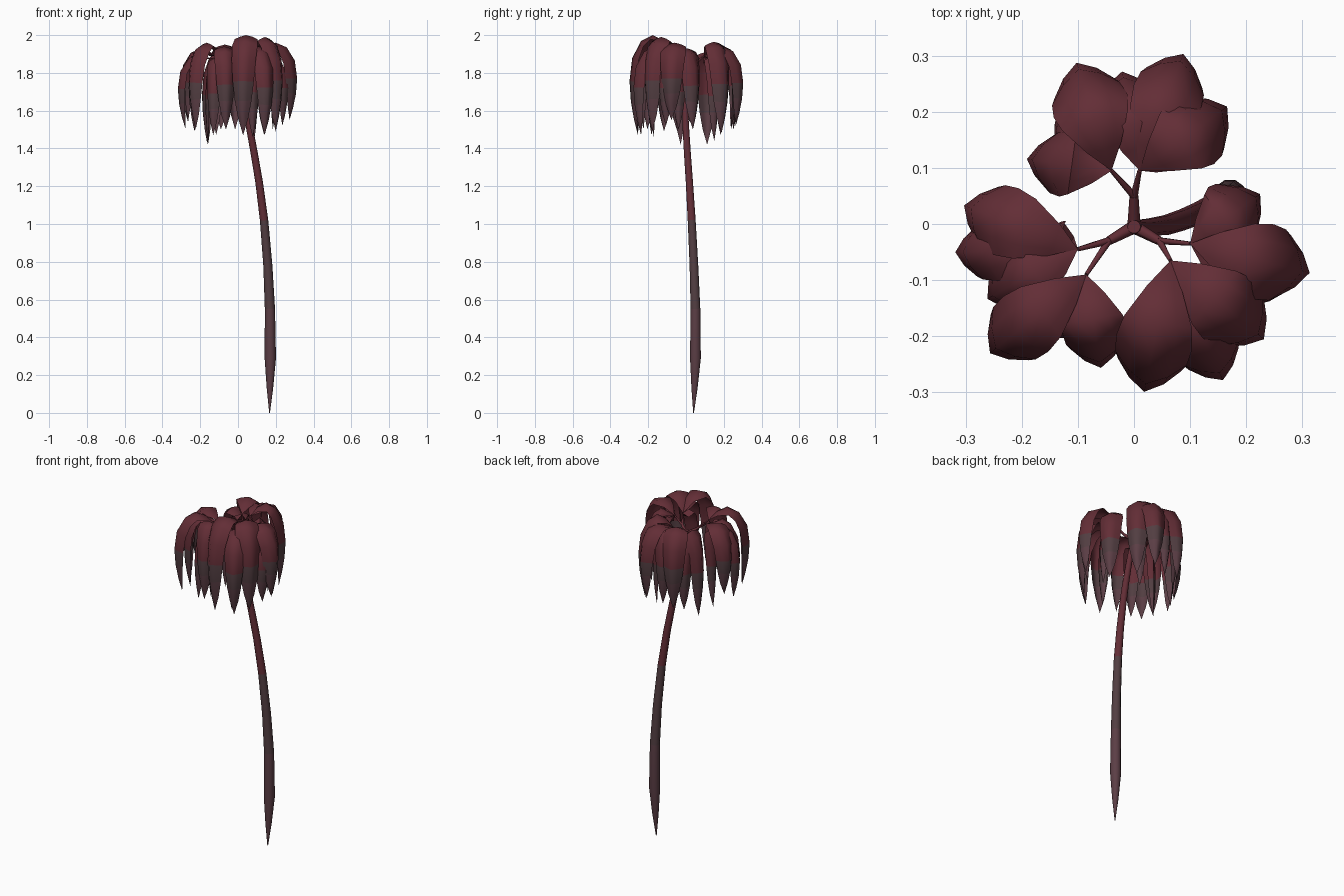
import bpy, math
from mathutils import Vector

cube = bpy.data.objects.get("Cube")
if cube:
    bpy.data.objects.remove(cube, do_unlink=True)


def make_material(name, rgb):
    mat = bpy.data.materials.new(name)
    mat.use_nodes = True
    mat.diffuse_color = (*rgb, 1)
    mat.node_tree.nodes["Principled BSDF"].inputs["Base Color"].default_value = (*rgb, 1)
    return mat


MATERIALS = [make_material("deep red", (0.125, 0.027, 0.037)),
             make_material("charcoal brown", (0.085, 0.048, 0.054)),
             make_material("dusky purple", (0.105, 0.048, 0.06))]


def make_object(name, verts, faces, bands):
    mesh = bpy.data.meshes.new(name)
    mesh.from_pydata(verts, [], faces)
    for mat in MATERIALS:
        mesh.materials.append(mat)
    for poly, band in zip(mesh.polygons, bands):
        poly.material_index = band
    mesh.update()
    obj = bpy.data.objects.new(name, mesh)
    bpy.context.collection.objects.link(obj)
    bpy.ops.object.select_all(action="DESELECT")
    bpy.context.view_layer.objects.active = obj
    obj.select_set(True)
    bpy.ops.object.shade_smooth_by_angle(angle=math.radians(70))
    return obj


def stem(name, path, sides, band_rule):
    """Tapered tube through (x, y, z, radius) points."""
    points = [Vector(p[:3]) for p in path]
    verts, faces, bands = [], [], []
    for i, p in enumerate(points):
        along = points[min(i + 1, len(points) - 1)] - points[max(i - 1, 0)]
        turn = Vector((0, 0, 1)).rotation_difference(along)
        for s in range(sides):
            a = math.tau * s / sides
            verts.append(p + turn @ Vector((math.cos(a), math.sin(a), 0)) * path[i][3])
    for i in range(len(points) - 1):
        for s in range(sides):
            t = (s + 1) % sides
            faces.append((i * sides + s, i * sides + t, (i + 1) * sides + t, (i + 1) * sides + s))
            bands.append(band_rule((points[i].z + points[i + 1].z) / 2))
    faces.append(tuple(range((len(points) - 1) * sides, len(points) * sides)))
    bands.append(0)
    return make_object(name, verts, faces, bands)


# Leaf rings: (reach, share of the drop, half width share, arch depth, colour band)
LEAF_RINGS = [(0.2, 0.06, 0.5, 0.2, 0), (0.47, 0.0, 0.95, 0.35, 0),
              (0.74, 0.06, 1.06, 0.55, 0), (0.94, 0.23, 1.0, 0.75, 0),
              (1.0, 0.46, 0.88, 0.85, 0), (0.97, 0.66, 0.7, 0.85, 1),
              (0.9, 0.84, 0.42, 0.85, 2)]
ACROSS = (-1, -0.55, 0, 0.55, 1)


def leaf(name, base, end_x, end_y, width, top, tip):
    """Arched leaf that rises from its base, bends over and hangs to a point."""
    base = Vector(base)
    reach = Vector((end_x - base.x, end_y - base.y, 0)) * 1.04
    out = reach.normalized()
    side = Vector((-out.y, out.x, 0))
    up = Vector((0, 0, 1))

    def centre(r, d):
        return Vector((base.x, base.y, top - d * (top - tip))) + reach * r

    line = [base] + [centre(ring[0], ring[1]) for ring in LEAF_RINGS] + [centre(0.81, 1)]
    verts, faces, bands = [base], [], []
    for i, ring in enumerate(LEAF_RINGS, 1):
        normal = side.cross(line[i + 1] - line[i - 1]).normalized()
        if normal.dot(out + up) < 0:
            normal.negate()
        half = width * ring[2] / 2
        for a in ACROSS:
            verts.append(line[i] + side * half * a - normal * half * ring[3] * abs(a) ** 1.5)
    verts.append(line[-1])
    n, last = len(ACROSS), len(verts) - 1
    for k in range(n - 1):
        faces.append((0, k + 1, k + 2))
        bands.append(0)
        for i in range(len(LEAF_RINGS) - 1):
            j = 1 + i * n + k
            faces.append((j, j + n, j + n + 1, j + 1))
            bands.append(LEAF_RINGS[i + 1][4])
        faces.append((last - n + k, last, last - n + k + 1))
        bands.append(2)
    return make_object(name, verts, faces, bands)


# Trunk
stem("trunk", [(0.167, 0.04, 0, 0.002), (0.169, 0.045, 0.13, 0.017), (0.171, 0.05, 0.29, 0.03),
               (0.169, 0.05, 0.55, 0.027), (0.158, 0.042, 0.78, 0.024),
               (0.138, 0.03, 1.02, 0.022), (0.112, 0.018, 1.22, 0.02),
               (0.085, 0.007, 1.38, 0.019), (0.057, -0.002, 1.53, 0.018),
               (0.026, -0.006, 1.69, 0.016), (0, -0.005, 1.84, 0.012)], 10,
     lambda z: 0 if z > 1 else 1 if z > 0.6 else 2)

# Branches: fork point, then each twig end with its leaves (x, y, width, top, tip)
CROWN = {
    "back": ((0, 0.05, 1.85), [
        ((-0.04, 0.095, 1.89), [(-0.1, 0.28, 0.13, 1.95, 1.5), (-0.185, 0.115, 0.11, 1.91, 1.42),
                                (-0.13, 0.2, 0.09, 1.87, 1.47)]),
        ((0.01, 0.095, 1.89), [(0.085, 0.295, 0.12, 1.94, 1.52), (0.16, 0.205, 0.13, 1.965, 1.48),
                               (-0.02, 0.265, 0.1, 1.93, 1.5), (0.1, 0.16, 0.08, 1.88, 1.44)])]),
    "right": ((-0.045, -0.03, 1.85), [
        ((-0.1, -0.045, 1.89), [(-0.295, 0.03, 0.12, 1.93, 1.54), (-0.31, -0.05, 0.1, 1.9, 1.5),
                                (-0.255, -0.13, 0.11, 1.92, 1.49), (-0.17, -0.025, 0.08, 1.87, 1.42)]),
        ((-0.085, -0.09, 1.89), [(-0.25, -0.225, 0.12, 1.96, 1.5), (-0.06, -0.25, 0.11, 1.94, 1.5),
                                 (-0.14, -0.2, 0.09, 1.88, 1.47)])]),
    "left": ((0.045, -0.03, 1.85), [
        ((0.065, -0.065, 1.9), [(0.02, -0.29, 0.13, 2.0, 1.47), (0.225, -0.2, 0.13, 1.99, 1.49),
                                (0.155, -0.27, 0.11, 1.94, 1.47), (0.08, -0.19, 0.08, 1.9, 1.46)]),
        ((0.1, -0.035, 1.89), [(0.305, -0.085, 0.13, 1.96, 1.55), (0.22, 0.05, 0.12, 1.93, 1.5),
                               (0.26, -0.12, 0.1, 1.89, 1.52), (0.2, -0.04, 0.08, 1.87, 1.5)])]),
}
for name, (fork, twigs) in CROWN.items():
    stem(name + "_branch", [(0, -0.005, 1.82, 0.012), (*fork, 0.008)], 6, lambda z: 0)
    for i, (end, leaves) in enumerate(twigs, 1):
        stem(f"{name}_twig_{i}", [(*fork, 0.007), (*end, 0.004)], 6, lambda z: 0)
        for j, shape in enumerate(leaves, 1):
            leaf(f"{name}_leaf_{i}_{j}", end, *shape)
